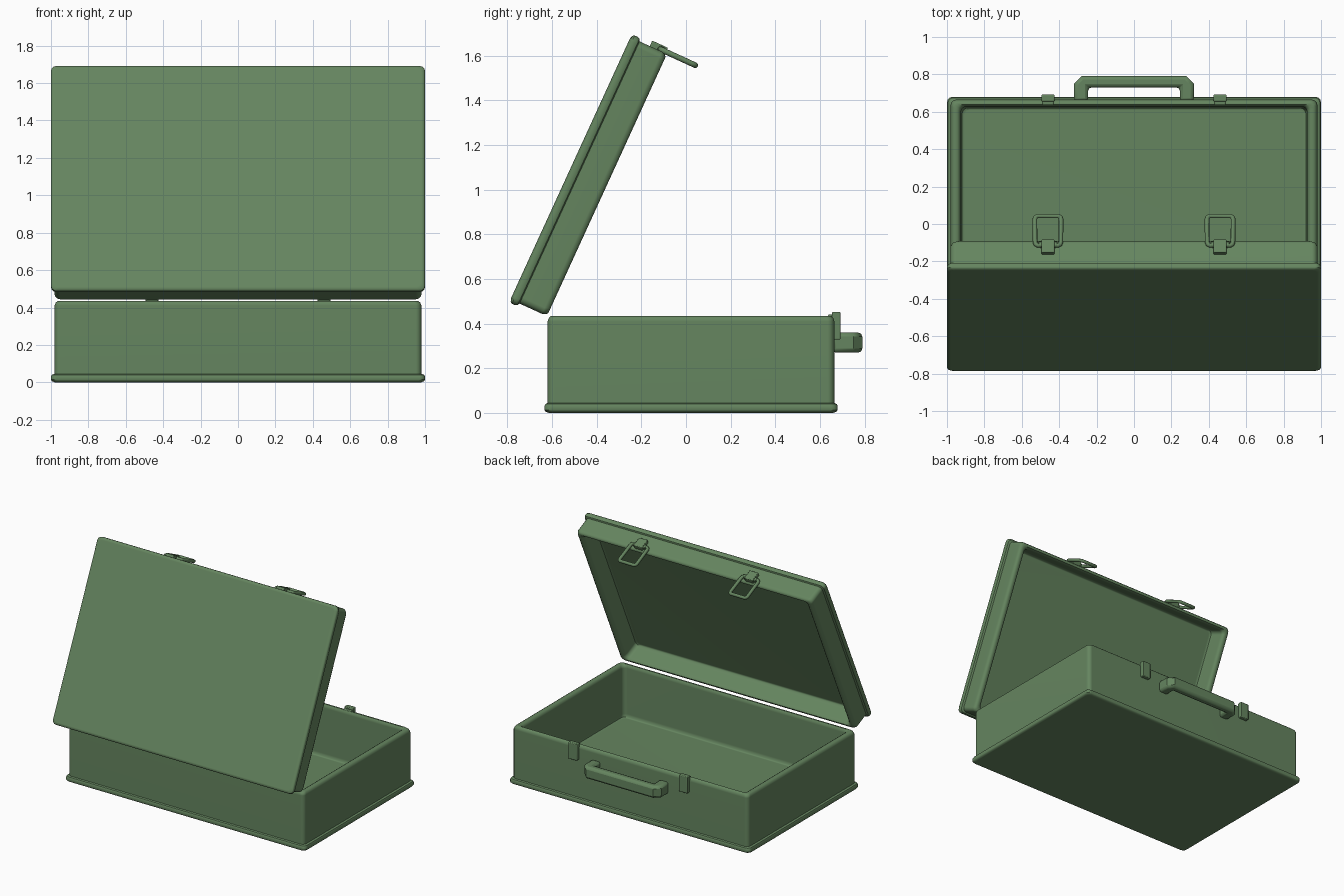
import bpy, bmesh, math
from mathutils import Matrix, Vector

if "Cube" in bpy.data.objects:
    bpy.data.objects.remove(bpy.data.objects["Cube"])

mat = bpy.data.materials.new("green_paint")
mat.diffuse_color = (0.13, 0.235, 0.115, 1)
mat.use_nodes = True
mat.node_tree.nodes["Principled BSDF"].inputs["Base Color"].default_value = mat.diffuse_color


def finish(name, bm, matrix, bevel=0, segments=2):
    bmesh.ops.recalc_face_normals(bm, faces=bm.faces)
    me = bpy.data.meshes.new(name)
    bm.to_mesh(me)
    bm.free()
    ob = bpy.data.objects.new(name, me)
    bpy.context.collection.objects.link(ob)
    ob.matrix_world = matrix
    me.materials.append(mat)
    bpy.ops.object.select_all(action='DESELECT')
    ob.select_set(True)
    bpy.context.view_layer.objects.active = ob
    bpy.ops.object.shade_smooth_by_angle(angle=math.radians(35))
    if bevel:
        mod = ob.modifiers.new("Bevel", 'BEVEL')
        mod.width, mod.segments = bevel, segments
        mod.angle_limit = math.radians(60)
    # keeps the big panels flat-shaded next to the small rounds
    mod = ob.modifiers.new("Weighted Normals", 'WEIGHTED_NORMAL')
    mod.keep_sharp = True
    return ob


def rounded_rect(hx, hy, r, steps=3):
    pts = []
    for k, (sx, sy) in enumerate([(1, 1), (-1, 1), (-1, -1), (1, -1)]):
        for i in range(steps + 1):
            a = math.pi / 2 * (k + i / steps)
            pts.append((sx * (hx - r) + r * math.cos(a), sy * (hy - r) + r * math.sin(a)))
    return pts


def tray(name, height, hy, matrix):
    # rings of (x inset, y inset, z): lip, outer wall, rolled rim, inner wall, floor
    h = height
    rings = [(.02, .02, 0), (.005, .005, .006), (0, 0, .014), (0, 0, .03), (.005, .005, .04),
             (.019, .015, .045), (.019, .015, h - .025), (.026, .021, h - .008), (.038, .03, h),
             (.055, .04, h), (.067, .046, h - .008), (.074, .052, h - .025),
             (.076, .054, .07), (.081, .06, .05), (.095, .07, .042)]
    bm = bmesh.new()
    loops = [[bm.verts.new((x, y, z)) for x, y in rounded_rect(1 - ix, hy - iy, .03)]
             for ix, iy, z in rings]
    n = len(loops[0])
    for a, b in zip(loops, loops[1:]):
        for i in range(n):
            bm.faces.new((a[i], a[(i + 1) % n], b[(i + 1) % n], b[i]))
    bm.faces.new(loops[0])
    bm.faces.new(loops[-1])
    return finish(name, bm, matrix)


def prism(name, outline, lo, hi, matrix, bevel, segments=2):
    # extrude an xy outline from z = lo to z = hi
    bm = bmesh.new()
    f = bm.faces.new([bm.verts.new((x, y, lo)) for x, y in outline])
    ext = bmesh.ops.extrude_face_region(bm, geom=[f])
    bmesh.ops.translate(bm, vec=(0, 0, hi - lo),
                        verts=[v for v in ext['geom'] if isinstance(v, bmesh.types.BMVert)])
    return finish(name, bm, matrix, bevel, segments)


def block(name, x, y0, y1, z0, z1, w, matrix, bevel=.005):
    return prism(name, [(x - w, y0), (x + w, y0), (x + w, y1), (x - w, y1)], z0, z1, matrix, bevel)


# lid frame: local y runs up the lid, local z points into the case
ang = math.radians(24.6)
s, c = math.sin(ang), math.cos(ang)
u, n = Vector((0, s, c)), Vector((0, c, -s))
org = Vector((0, -.793, .495)) + u * .661
lid_m = Matrix(((-1, u.x, n.x, org.x), (0, u.y, n.y, org.y), (0, u.z, n.z, org.z), (0, 0, 0, 1)))
ident = Matrix()

# case halves
tray("case_base", .435, .6575, Matrix.Translation((0, .0225, 0)))
tray("case_lid", .18, .661, lid_m)

# carrying handle
half = [(.32, .655), (.32, .75), (.28, .79)]
inner = [(.245, .73), (.245, .655)]
outline = half + [(-x, y) for x, y in reversed(half)]
outline += [(-x, y) for x, y in reversed(inner)] + inner
prism("handle", outline, .27, .36, ident, .018, 2)

for side, x in (("left", -.46), ("right", .46)):
    # catch on the base, with a small lip over the rim
    block(side + "_catch_plate", x, .655, .692, .328, .453, .035, ident)
    block(side + "_catch_lip", x, .637, .662, .415, .441, .03, ident)
    # latch hinge on the lid wall
    block(side + "_latch_hinge", x, .638, .673, .095, .172, .035, lid_m)
    block(side + "_latch_knuckle", x, .64, .667, .135, .163, .05, lid_m)
    # latch wire loop
    right = [(.035, .143), (.055, .145), (.064, .15), (.069, .162),
             (.07, .3), (.067, .31), (.058, .317)]
    pts = right + [(-a, b) for a, b in reversed(right)]
    cu = bpy.data.curves.new(side + "_latch_loop", 'CURVE')
    cu.dimensions = '3D'
    cu.bevel_depth, cu.bevel_resolution = .0125, 2
    sp = cu.splines.new('POLY')
    sp.points.add(len(pts) - 1)
    for p, (a, b) in zip(sp.points, pts):
        p.co = (x + a, .653, b, 1)
    sp.use_cyclic_u = True
    cu.materials.append(mat)
    ob = bpy.data.objects.new(side + "_latch_loop", cu)
    bpy.context.collection.objects.link(ob)
    ob.matrix_world = lid_m
